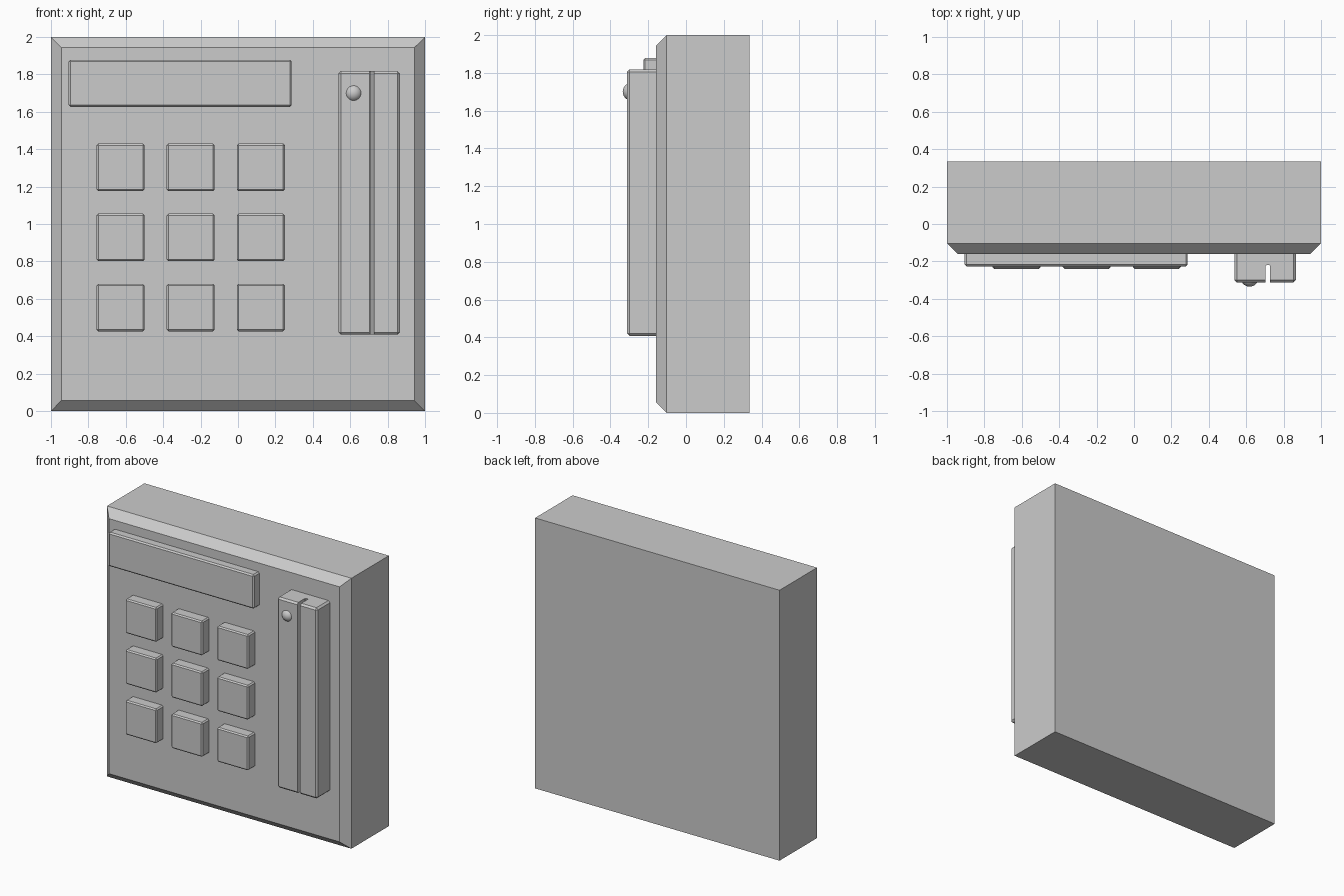
import bpy
import bmesh

if "Cube" in bpy.data.objects:
    bpy.data.objects.remove(bpy.data.objects["Cube"])


def box(name, x, y, z, bevel=0.0):
    """Box spanning the (min, max) ranges, with an optional flat bevel."""
    bm = bmesh.new()
    bmesh.ops.create_cube(bm, size=1)
    for v in bm.verts:
        v.co = [r[0] + (c + 0.5) * (r[1] - r[0]) for r, c in zip((x, y, z), v.co)]
    mesh = bpy.data.meshes.new(name)
    bm.to_mesh(mesh)
    bm.free()
    obj = bpy.data.objects.new(name, mesh)
    bpy.context.collection.objects.link(obj)
    if bevel:
        mod = obj.modifiers.new("Bevel", "BEVEL")
        mod.width = bevel
        mod.segments = 1
    return obj


# Housing: only the front rim is chamfered
housing = box("housing", (-1, 1), (-0.16, 0.335), (0, 2))
bm = bmesh.new()
bm.from_mesh(housing.data)
rim = [e for e in bm.edges if all(v.co.y < 0 for v in e.verts)]
bmesh.ops.bevel(bm, geom=rim, offset=0.057, segments=1, affect='EDGES')
bm.to_mesh(housing.data)
bm.free()

# Display panel
box("display", (-0.905, 0.287), (-0.226, -0.12), (1.626, 1.878), 0.01)

# Three by three keypad
for row in range(3):
    for col in range(3):
        x = -0.628 + 0.375 * col
        z = 1.303 - 0.375 * row
        box(f"key_{row}_{col}", (x - 0.128, x + 0.128), (-0.24, -0.12),
            (z - 0.127, z + 0.127), 0.009)

# Card reader with a full-height swipe slot
reader = box("card_reader", (0.537, 0.865), (-0.313, -0.12), (0.408, 1.818), 0.013)
cutter = box("slot_cutter", (0.704, 0.728), (-0.5, -0.218), (0.2, 2.1), 0.006)
cutter.hide_render = True
cutter.hide_set(True)
slot = reader.modifiers.new("Slot", "BOOLEAN")
slot.operation = 'DIFFERENCE'
slot.solver = 'EXACT'
slot.object = cutter

# Indicator lamp
bpy.ops.mesh.primitive_uv_sphere_add(segments=32, ring_count=16, radius=0.047,
                                     location=(0.618, -0.288, 1.70))
lamp = bpy.context.object
lamp.name = "indicator_lamp"
bpy.ops.object.shade_smooth()
